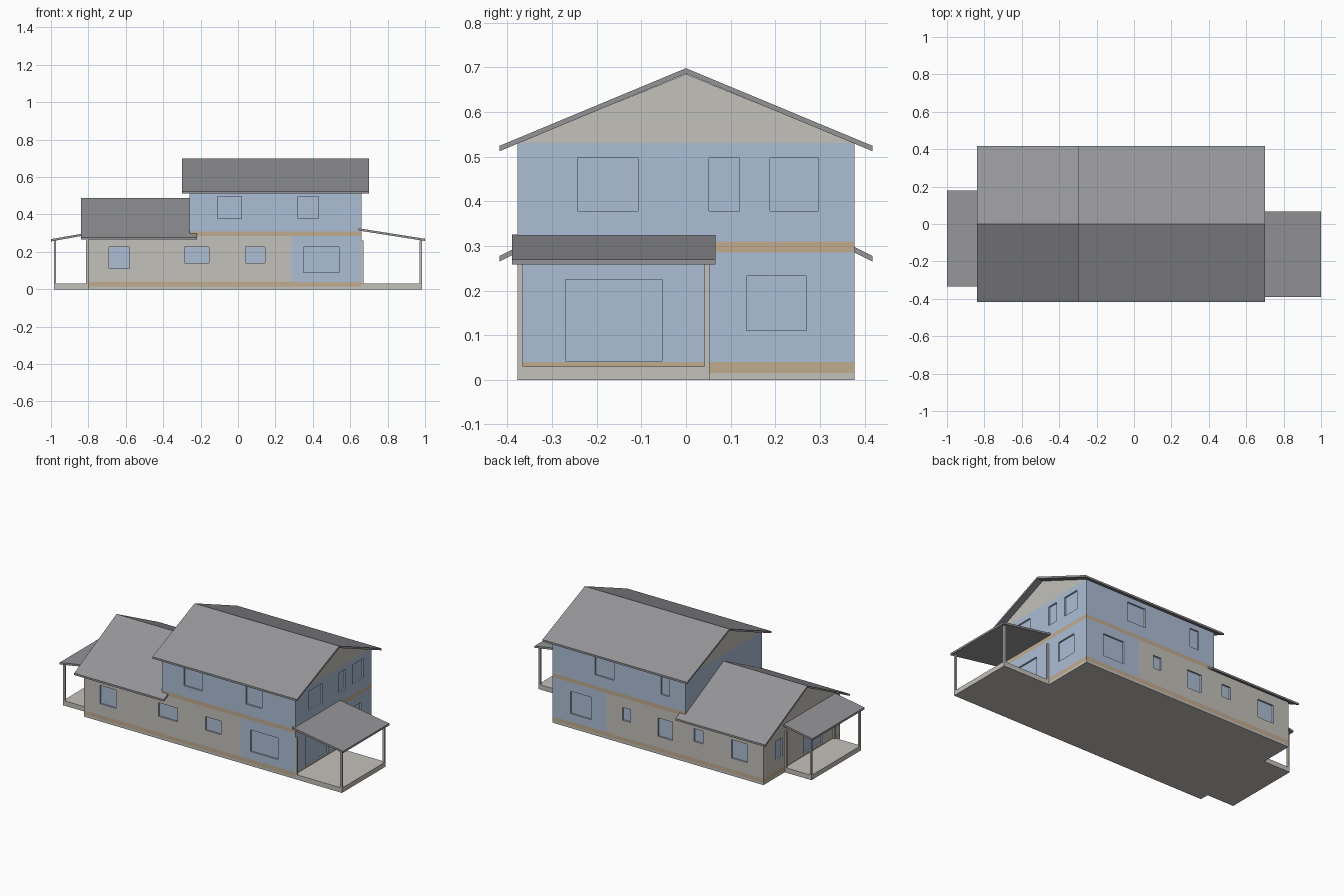
import bpy, bmesh
from mathutils import Vector

cube = bpy.data.objects.get("Cube")
if cube:
    bpy.data.objects.remove(cube, do_unlink=True)


def material(name, rgb):
    m = bpy.data.materials.new(name)
    m.use_nodes = True
    m.diffuse_color = (*rgb, 1)
    m.node_tree.nodes["Principled BSDF"].inputs["Base Color"].default_value = (*rgb, 1)
    return m


GREY, BLUE, BROWN = 0, 1, 2
grey = material("warm grey", (0.546, 0.533, 0.491))
blue = material("pale blue", (0.413, 0.515, 0.665))
brown = material("tan trim", (0.533, 0.413, 0.275))
slate = material("roof grey", (0.30, 0.30, 0.315))


def add_object(name, bm, mats):
    bmesh.ops.recalc_face_normals(bm, faces=bm.faces)
    mesh = bpy.data.meshes.new(name)
    bm.to_mesh(mesh)
    bm.free()
    for m in mats:
        mesh.materials.append(m)
    ob = bpy.data.objects.new(name, mesh)
    bpy.context.collection.objects.link(ob)
    return ob


def extrude_profile(bm, axis, profile, a, b):
    """Profile is (y, z) when extruded along x, (x, z) along y."""
    def point(u, z, t):
        return (t, u, z) if axis == "x" else (u, t, z)
    face = bm.faces.new([bm.verts.new(point(u, z, a)) for u, z in profile])
    moved = bmesh.ops.extrude_face_region(bm, geom=[face])["geom"]
    bmesh.ops.translate(bm, vec=point(0, 0, b - a),
                        verts=[v for v in moved if isinstance(v, bmesh.types.BMVert)])


def prism(name, axis, profile, a, b, mats):
    bm = bmesh.new()
    extrude_profile(bm, axis, profile, a, b)
    return add_object(name, bm, mats)


def rect(u0, u1, z0, z1):
    return [(u0, z0), (u1, z0), (u1, z1), (u0, z1)]


def box(name, x0, x1, y0, y1, z0, z1, mat):
    return prism(name, "y", rect(x0, x1, z0, z1), y0, y1, [mat])


# Main dimensions
W = 0.377                      # half depth of the house
X0, XM, X1 = -0.80, -0.26, 0.66
DEPTH = 0.01                   # window recess
FLOOR, EAVE = 0.285, 0.53


def storey(name, profile, x0, x1, cuts, windows, colour_rule):
    """Wall block split along colour lines, with recessed windows."""
    bm = bmesh.new()
    extrude_profile(bm, "x", profile, x0, x1)
    for co, no in cuts:
        bmesh.ops.bisect_plane(bm, geom=bm.verts[:] + bm.edges[:] + bm.faces[:],
                               plane_co=co, plane_no=no)
    ob = add_object(name, bm, [grey, blue, brown])

    cut = bmesh.new()
    for side, u0, u1, z0, z1 in windows:
        plane = {"front": -W, "back": W, "left": x1, "right": x0}[side]
        axis = "y" if side in ("front", "back") else "x"
        extrude_profile(cut, axis, rect(u0, u1, z0, z1), plane - DEPTH, plane + DEPTH)
    cutter = add_object(name + "_cutter", cut, [blue])
    cutter.hide_render = True
    mod = ob.modifiers.new("windows", "BOOLEAN")
    mod.operation, mod.solver, mod.object = "DIFFERENCE", "EXACT", cutter
    deps = bpy.context.evaluated_depsgraph_get()
    mesh = bpy.data.meshes.new_from_object(ob.evaluated_get(deps))
    ob.modifiers.clear()
    ob.data = mesh
    bpy.data.objects.remove(cutter, do_unlink=True)

    mesh.materials.clear()
    for m in (grey, blue, brown):
        mesh.materials.append(m)
    for p in mesh.polygons:
        c = p.center
        level = abs(p.normal.z) > 0.5
        recessed = abs(c.y) < W - 0.001 and x0 + 0.001 < c.x < x1 - 0.001 and not level
        sill = level and (z_inside(c.z, windows))
        p.material_index = BLUE if recessed or sill else colour_rule(c)
    return ob


def z_inside(z, windows):
    return any(abs(z - w[3]) < 0.001 or abs(z - w[4]) < 0.001 for w in windows)


def level_cut(z):
    return Vector((0, 0, z)), Vector((0, 0, 1))


# Ground floor
def ground_colour(c):
    if 0.015 < c.z < 0.04:
        return BROWN
    return BLUE if c.x > 0.285 and c.z > 0.04 else GREY


TOP = 0.225
storey("ground_floor", rect(-W, W, 0, FLOOR), X0, X1,
       [level_cut(0.015), level_cut(0.04), (Vector((0.285, 0, 0)), Vector((1, 0, 0)))],
       [("front", -0.69, -0.58, 0.11, TOP), ("front", -0.285, -0.155, 0.14, TOP),
        ("front", 0.04, 0.145, 0.14, TOP), ("front", 0.35, 0.54, 0.09, TOP),
        ("back", 0.39, 0.535, 0.09, 0.23), ("back", 0.12, 0.175, 0.145, TOP),
        ("back", -0.17, -0.07, 0.11, TOP), ("back", -0.38, -0.32, 0.145, TOP),
        ("back", -0.69, -0.58, 0.11, TOP),
        ("left", -0.27, -0.053, 0.042, TOP), ("left", 0.135, 0.27, 0.11, 0.232),
        ("right", 0.19, 0.26, 0.11, TOP), ("right", -0.2, -0.02, 0.042, TOP)],
       ground_colour)


# Upper floor with its gables
def upper_colour(c):
    if c.z < 0.31:
        return BROWN
    return GREY if c.z > EAVE else BLUE


LOW, HIGH = 0.378, 0.497
storey("upper_floor", [(-W, FLOOR), (W, FLOOR), (W, EAVE), (0, 0.685), (-W, EAVE)], XM, X1,
       [level_cut(0.31), level_cut(EAVE)],
       [("front", -0.11, 0.02, LOW, HIGH), ("front", 0.32, 0.43, LOW, HIGH),
        ("back", 0.235, 0.365, LOW, HIGH), ("back", -0.15, -0.09, LOW, HIGH),
        ("left", -0.243, -0.108, LOW, HIGH), ("left", 0.052, 0.12, LOW, HIGH),
        ("left", 0.188, 0.297, LOW, HIGH)],
       upper_colour)

# Gable over the single-storey wing
prism("wing_gable", "x", [(-W, FLOOR), (W, FLOOR), (0, 0.473)], X0, XM, [grey])


# Pitched roofs
def gable_roof(name, x0, x1, ridge, eave, half=0.418, t=0.012):
    prism(name, "x", [(-half, eave), (0, ridge), (half, eave),
                      (half, eave - t), (0, ridge - t), (-half, eave - t)], x0, x1, [slate])


gable_roof("main_roof", -0.30, 0.70, 0.698, 0.524)
gable_roof("wing_roof", -0.84, -0.22, 0.487, 0.277)


# Porches: slab, posts and a single-slope roof
def porch(side, wall, outer, y0, y1, roof_in, roof_out, z_in, z_out):
    s = 1 if outer > wall else -1
    post, t = 0.012, 0.012
    box(side + "_porch_slab", wall, outer, y0, y1, 0, 0.03, grey)
    for place, x in (("inner", wall), ("outer", outer - s * post)):
        for end, y in (("front", y0), ("back", y1 - post)):
            box(f"{side}_porch_{place}_{end}_post", x, x + s * post, y, y + post, 0.03, 0.26, grey)
    prism(side + "_porch_roof", "y",
          [(roof_in, z_in), (roof_out, z_out), (roof_out, z_out - t), (roof_in, z_in - t)],
          y0 - 0.013, y1 + 0.013, [slate])


porch("left", X1, 0.983, -W, 0.053, 0.645, 1.0, 0.326, 0.27)
porch("right", X0, -0.985, -0.32, 0.167, -0.80, -1.0, 0.303, 0.268)
